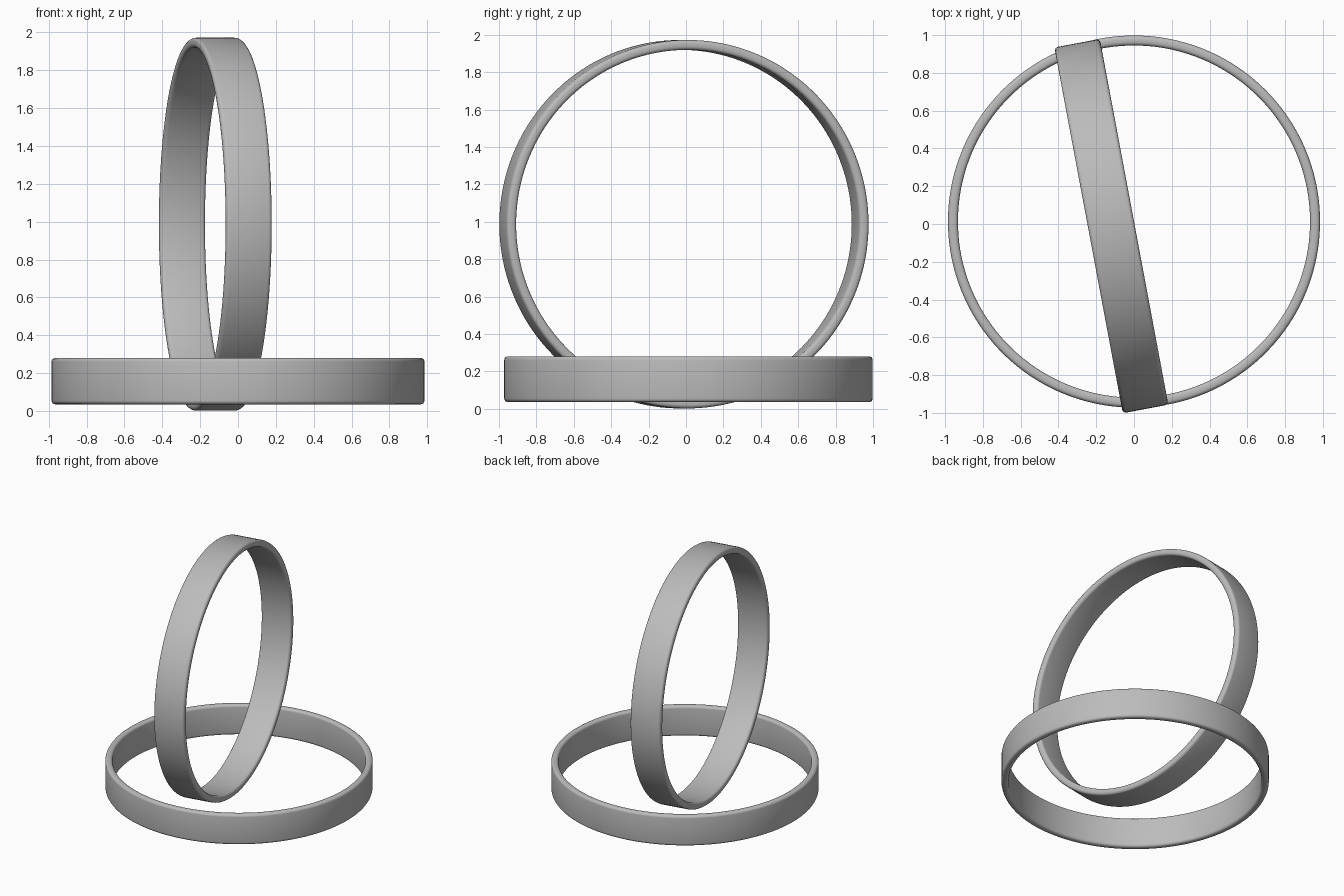
import bpy
import math
from mathutils import Matrix

if "Cube" in bpy.data.objects:
    bpy.data.objects.remove(bpy.data.objects["Cube"], do_unlink=True)

metal = bpy.data.materials.new("plain grey")
metal.use_nodes = True
grey = (0.5, 0.5, 0.5, 1)
metal.diffuse_color = grey
metal.node_tree.nodes["Principled BSDF"].inputs["Base Color"].default_value = grey

OUTER, WALL, WIDTH, ROUND = 0.985, 0.053, 0.245, 0.02
SEGMENTS, CORNER_STEPS = 160, 5


def band_profile():
    """Rounded rectangle: (radius, height) points of the band's cross-section."""
    mid = OUTER - WALL / 2
    dr, dz = WALL / 2 - ROUND, WIDTH / 2 - ROUND
    points = []
    for quarter, (sr, sz) in enumerate([(1, 1), (-1, 1), (-1, -1), (1, -1)]):
        for step in range(CORNER_STEPS):
            a = math.pi / 2 * (quarter + step / (CORNER_STEPS - 1))
            points.append((mid + sr * dr + ROUND * math.cos(a),
                           sz * dz + ROUND * math.sin(a)))
    return points


def ring(name, matrix):
    """Sweep the band profile around the local z axis."""
    profile = band_profile()
    n = len(profile)
    verts, faces = [], []
    for s in range(SEGMENTS):
        a = math.tau * s / SEGMENTS
        verts += [(r * math.cos(a), r * math.sin(a), z) for r, z in profile]
        t = (s + 1) % SEGMENTS
        for i in range(n):
            j = (i + 1) % n
            faces.append((s * n + i, t * n + i, t * n + j, s * n + j))
    mesh = bpy.data.meshes.new(name)
    mesh.from_pydata(verts, [], faces)
    mesh.materials.append(metal)
    mesh.shade_smooth()
    obj = bpy.data.objects.new(name, mesh)
    obj.matrix_world = matrix
    bpy.context.collection.objects.link(obj)
    return obj


# Ring lying flat
ring("flat_ring", Matrix.Translation((0, 0.013, 0.158)))

# Ring standing upright through it, turned slightly about the vertical
ring("upright_ring",
     Matrix.Translation((-0.12, -0.011, OUTER + 0.002))
     @ Matrix.Rotation(math.radians(10.6), 4, 'Z')
     @ Matrix.Rotation(math.radians(90), 4, 'Y'))
